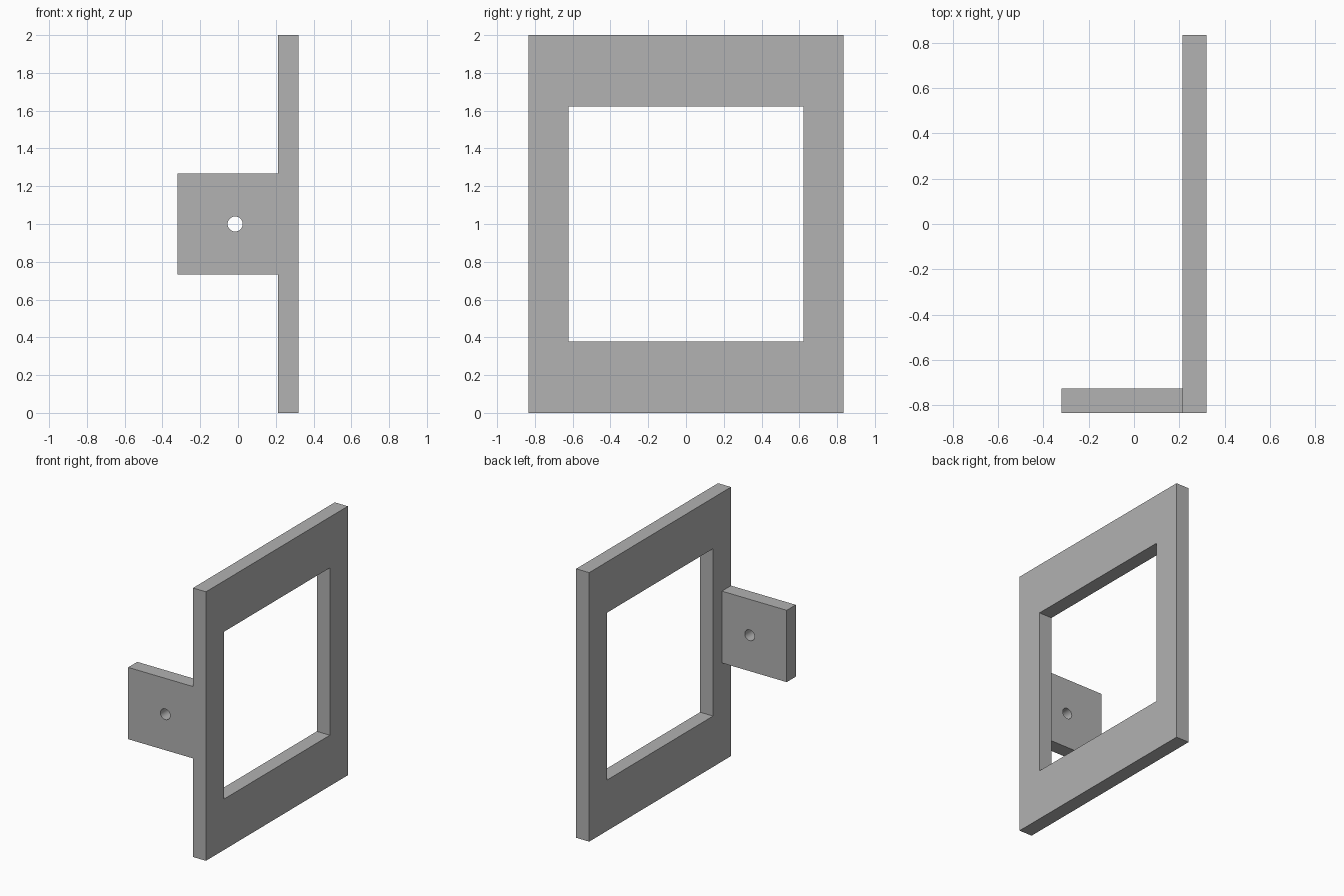
import bpy
import math

cube = bpy.data.objects.get("Cube")
if cube:
    bpy.data.objects.remove(cube, do_unlink=True)

# Single plain grey finish
GREY = (0.445, 0.445, 0.445, 1.0)
grey = bpy.data.materials.new("plain grey")
grey.use_nodes = True
grey.diffuse_color = GREY
grey.node_tree.nodes["Principled BSDF"].inputs["Base Color"].default_value = GREY


def box(name, low, high):
    """Axis-aligned box between two corners."""
    centre = [(a + b) / 2 for a, b in zip(low, high)]
    bpy.ops.mesh.primitive_cube_add(size=1, location=centre)
    obj = bpy.context.object
    obj.name = name
    obj.scale = [b - a for a, b in zip(low, high)]
    bpy.ops.object.transform_apply(location=False, rotation=False, scale=True)
    obj.data.materials.append(grey)
    return obj


def cut(obj, cutter):
    """Subtract the cutter from the part, then discard it."""
    cutter.hide_render = True
    mod = obj.modifiers.new("opening", 'BOOLEAN')
    mod.operation = 'DIFFERENCE'
    mod.solver = 'EXACT'
    mod.object = cutter
    bpy.ops.object.select_all(action='DESELECT')
    obj.select_set(True)
    bpy.context.view_layer.objects.active = obj
    bpy.ops.object.modifier_apply(modifier=mod.name)
    bpy.data.objects.remove(cutter, do_unlink=True)
    bpy.ops.object.shade_smooth_by_angle(angle=math.radians(30))


half_x, half_y, thick = 0.32, 0.833, 0.107
inner_x = half_x - thick
window = 0.622

# Upright frame with a square window
frame = box("frame", (inner_x, -half_y, 0), (half_x, half_y, 2))
cut(frame, box("window_cutter", (0, -window, 1 - window), (1, window, 1 + window)))

# Mounting tab at the front edge with a bolt hole
tab = box("mounting_tab", (-half_x, -half_y, 0.733), (inner_x, -half_y + thick, 1.267))
bpy.ops.mesh.primitive_cylinder_add(vertices=32, radius=0.04, depth=1,
                                    location=(-0.015, -half_y, 1),
                                    rotation=(math.pi / 2, 0, 0))
hole = bpy.context.object
hole.data.materials.append(grey)
cut(tab, hole)
